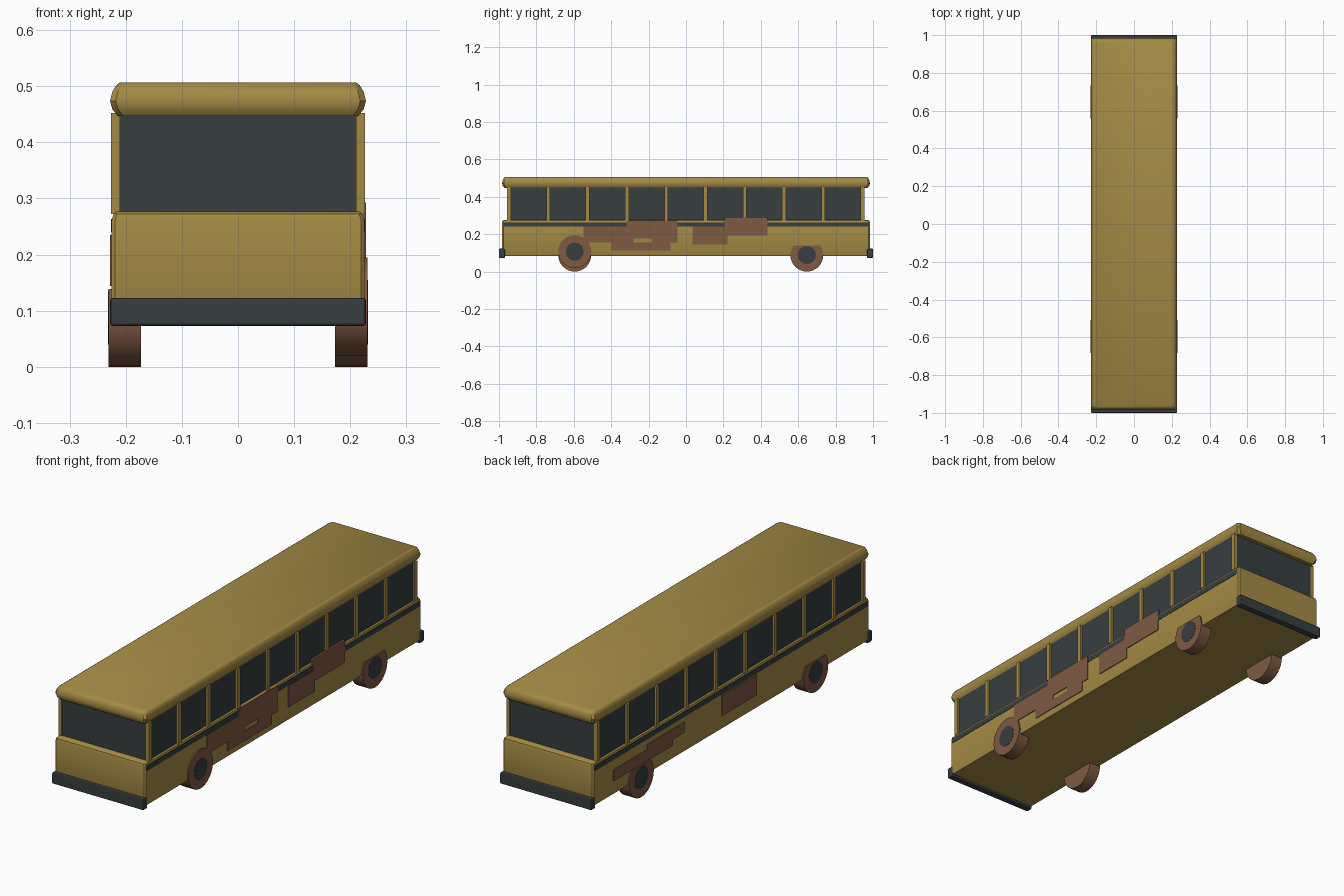
import bpy, bmesh, math
from mathutils import Matrix, Vector

cube = bpy.data.objects.get("Cube")
if cube:
    bpy.data.objects.remove(cube, do_unlink=True)


def material(name, rgb):
    m = bpy.data.materials.new(name)
    m.use_nodes = True
    m.diffuse_color = (*rgb, 1)
    m.node_tree.nodes["Principled BSDF"].inputs["Base Color"].default_value = (*rgb, 1)
    return m


YELLOW = material("ochre_paint", (0.37, 0.255, 0.058))
DARK = material("dark_glass_and_rubber", (0.038, 0.047, 0.050))
RUST = material("rust_brown", (0.21, 0.10, 0.055))


def finish(name, bm, mat, smooth=None):
    bmesh.ops.recalc_face_normals(bm, faces=bm.faces)
    mesh = bpy.data.meshes.new(name)
    bm.to_mesh(mesh)
    bm.free()
    mesh.materials.append(mat)
    ob = bpy.data.objects.new(name, mesh)
    bpy.context.collection.objects.link(ob)
    if smooth:
        bpy.ops.object.select_all(action="DESELECT")
        ob.select_set(True)
        bpy.context.view_layer.objects.active = ob
        bpy.ops.object.shade_smooth_by_angle(angle=math.radians(smooth))
    return ob


def box(name, x, y, z, mat, bevel=0):
    """Box from (min, max) ranges on each axis."""
    bm = bmesh.new()
    bmesh.ops.create_cube(bm, size=1)
    for v in bm.verts:
        v.co = Vector([(a + b) / 2 + c * (b - a) for (a, b), c in zip((x, y, z), v.co)])
    if bevel:
        bmesh.ops.bevel(bm, geom=bm.edges[:], offset=bevel, segments=2,
                        profile=0.5, affect="EDGES")
    return finish(name, bm, mat)


def shell(name, hx, hy, profile, cut, mat):
    """Stack of corner-cut rectangles; profile holds (inset, height)."""
    bm = bmesh.new()
    rings = []
    for inset, z in profile:
        a, b = hx - inset, hy - inset
        ring = []
        for sx, sy in ((1, 1), (-1, 1), (-1, -1), (1, -1)):
            pair = [(sx * a, sy * (b - cut)), (sx * (a - cut), sy * b)]
            if sx * sy < 0:
                pair.reverse()
            ring += [bm.verts.new((px, py, z)) for px, py in pair]
        rings.append(ring)
    for low, high in zip(rings, rings[1:]):
        for i in range(8):
            j = (i + 1) % 8
            bm.faces.new((low[i], low[j], high[j], high[i]))
    bm.faces.new(rings[0])
    bm.faces.new(rings[-1])
    return finish(name, bm, mat, 32)


def disc(name, x0, x1, y, z, radius, mat, clip=None):
    """Cylinder lying along x, optionally cut flat at a height."""
    bm = bmesh.new()
    place = Matrix.Translation(((x0 + x1) / 2, y, z)) @ Matrix.Rotation(math.pi / 2, 4, "Y")
    bmesh.ops.create_cone(bm, cap_ends=True, segments=32, radius1=radius,
                          radius2=radius, depth=abs(x1 - x0), matrix=place)
    if clip:
        geom = bm.verts[:] + bm.edges[:] + bm.faces[:]
        bmesh.ops.bisect_plane(bm, geom=geom, plane_co=(0, 0, clip),
                               plane_no=(0, 0, 1), clear_outer=True)
        bmesh.ops.holes_fill(bm, edges=[e for e in bm.edges if e.is_boundary])
    return finish(name, bm, mat, 35)


# Lower body, window band and roof
shell("lower_body", 0.225, 0.983,
      [(0.003, 0.084), (0, 0.09), (0, 0.262), (0.003, 0.272), (0.009, 0.277)], 0.006, YELLOW)
box("window_band", (-0.217, 0.217), (-0.953, 0.953), (0.27, 0.455), DARK)
shell("roof", 0.228, 0.984,
      [(0.014, 0.447), (0.004, 0.459), (0, 0.474), (0.004, 0.490),
       (0.011, 0.502), (0.018, 0.507)], 0.01, YELLOW)

# Window pillars, side stripes and bumpers
for side, s in (("left", 1), ("right", -1)):
    for i in range(10):
        y = -0.946 + i * 0.21
        box(f"{side}_pillar_{i + 1}", sorted((s * 0.21, s * 0.226)),
            (y - 0.01, y + 0.01), (0.272, 0.452), YELLOW)
    box(f"{side}_stripe", sorted((s * 0.220, s * 0.2265)), (-0.972, 0.972),
        (0.24, 0.263), DARK)
for end, s in (("front", -1), ("rear", 1)):
    box(f"{end}_bumper", (-0.228, 0.228), sorted((s * 0.968, s)), (0.073, 0.123), DARK, 0.005)

# Wheels: the front left one sits higher and shows its full rim
for side, s in (("left", 1), ("right", -1)):
    for end, y in (("front", -0.595), ("rear", 0.646)):
        raised = side == "left" and end == "front"
        z = 0.107 if raised else 0.088
        disc(f"{end}_{side}_wheel", s * 0.173, s * 0.2305, y, z, 0.088, RUST,
             None if raised else 0.139)
        disc(f"{end}_{side}_hub", s * 0.225, s * 0.2315, y, z, 0.048, DARK)

# Rust patches: side, y range, z range
patches = [
    (1, (-0.547, -0.318), (0.155, 0.240)),
    (1, (-0.318, -0.045), (0.176, 0.272)),
    (1, (-0.318, -0.280), (0.155, 0.176)),
    (1, (-0.184, -0.045), (0.155, 0.176)),
    (1, (-0.398, -0.083), (0.112, 0.155)),
    (1, (0.035, 0.222), (0.144, 0.240)),
    (1, (0.206, 0.435), (0.192, 0.293)),
    (-1, (0.420, 0.840), (0.145, 0.195)),
    (-1, (0.336, 0.600), (0.172, 0.218)),
    (-1, (-0.177, 0.069), (0.144, 0.235)),
]
for i, (s, y, z) in enumerate(patches):
    box(f"rust_patch_{i + 1}", sorted((s * 0.2195, s * 0.2285)), y, z, RUST)
